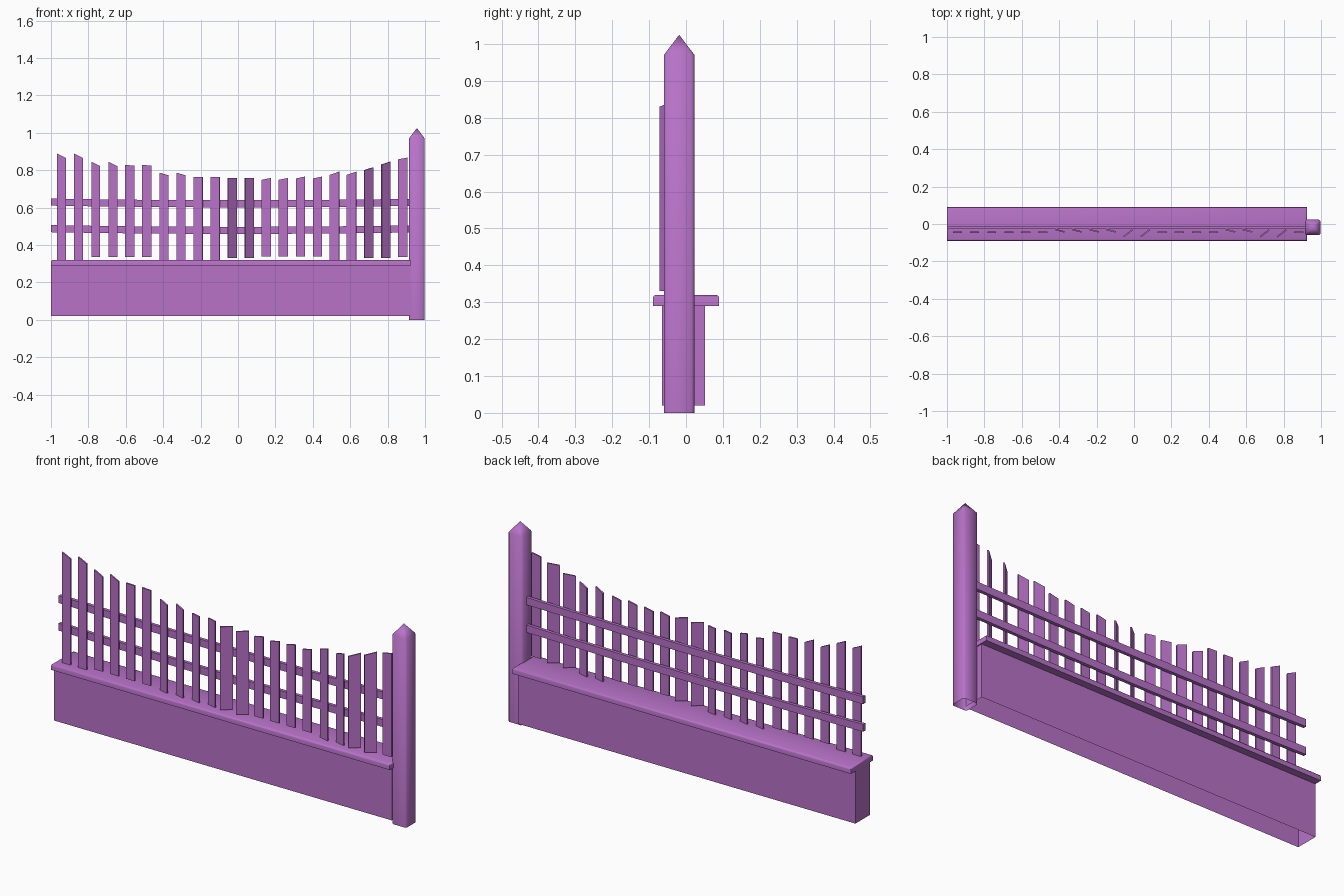
import bpy, bmesh, math
from mathutils import Matrix, Vector

cube = bpy.data.objects.get("Cube")
if cube:
    bpy.data.objects.remove(cube, do_unlink=True)

# Single painted colour
purple = bpy.data.materials.new("orchid_purple")
purple.use_nodes = True
colour = (0.48, 0.17, 0.58, 1)
purple.diffuse_color = colour
purple.node_tree.nodes["Principled BSDF"].inputs["Base Color"].default_value = colour


def finish(name, bm, smooth=False):
    bmesh.ops.recalc_face_normals(bm, faces=bm.faces)
    mesh = bpy.data.meshes.new(name)
    bm.to_mesh(mesh)
    bm.free()
    mesh.materials.append(purple)
    if smooth:
        mesh.shade_smooth()
        mesh.set_sharp_from_angle(angle=math.radians(50))
    obj = bpy.data.objects.new(name, mesh)
    bpy.context.collection.objects.link(obj)
    return obj


def box(low, high):
    bm = bmesh.new()
    bmesh.ops.create_cube(bm, size=1)
    low, high = Vector(low), Vector(high)
    for v in bm.verts:
        v.co = Vector([low[i] + (v.co[i] + 0.5) * (high[i] - low[i]) for i in range(3)])
    return bm


# Low wall, open underneath
bm = box((-1, -0.065, 0.02), (0.92, 0.052, 0.295))
bm.normal_update()
bottom = [f for f in bm.faces if f.normal.z < -0.9]
bmesh.ops.delete(bm, geom=bottom, context="FACES_ONLY")
finish("wall", bm)

# Coping slab with rounded upper edges
bm = box((-1, -0.09, 0.29), (0.925, 0.09, 0.32))
top_edges = [e for e in bm.edges if all(v.co.z > 0.31 for v in e.verts)]
bmesh.ops.bevel(bm, geom=top_edges, offset=0.009, segments=2, profile=0.5, affect="EDGES")
finish("coping", bm, True)

# End post: chamfered square shaft, pointed top, open base
half, cut = 0.0415, 0.008
centre = Vector((0.9565, -0.0185, 0))
outline = []
for quarter in range(4):
    turn = Matrix.Rotation(quarter * math.pi / 2, 3, "Z")
    outline += [turn @ Vector((half, half - cut, 0)), turn @ Vector((half - cut, half, 0))]
bm = bmesh.new()
low = [bm.verts.new(centre + p) for p in outline]
high = [bm.verts.new(centre + p + Vector((0, 0, 0.97))) for p in outline]
tip = bm.verts.new(centre + Vector((0, 0, 1.025)))
for i in range(8):
    j = (i + 1) % 8
    bm.faces.new((low[i], low[j], high[j], high[i]))
    bm.faces.new((high[i], high[j], tip))
finish("end_post", bm, True)

# Two rails with a slight sag in the middle
for name, z in (("lower_rail", 0.468), ("upper_rail", 0.61)):
    bm = bmesh.new()
    rings = []
    for i in range(9):
        x = -1 + i * 0.24
        sag = 0.009 * (1 - (x / 1.0) ** 2)
        rings.append([bm.verts.new((x, y, z - sag + h)) for y, h in
                      ((-0.028, 0), (-0.011, 0), (-0.011, 0.038), (-0.028, 0.038))])
    for a, b in zip(rings, rings[1:]):
        for k in range(4):
            n = (k + 1) % 4
            bm.faces.new((a[k], a[n], b[n], b[k]))
    bm.faces.new(rings[0])
    bm.faces.new(rings[-1])
    finish(name, bm)

# Pickets in runs: count, left top, right top, bottom, turn in degrees, width, y
runs = [
    (2, 0.888, 0.865, 0.318, 0, 0.048, -0.045),
    (2, 0.846, 0.822, 0.335, 0, 0.048, -0.045),
    (2, 0.827, 0.825, 0.335, 0, 0.05, -0.045),
    (2, 0.786, 0.772, 0.318, -14, 0.05, -0.036),
    (2, 0.763, 0.762, 0.318, -14, 0.05, -0.036),
    (2, 0.757, 0.757, 0.33, 38, 0.06, -0.049),
    (2, 0.748, 0.758, 0.338, 0, 0.05, -0.045),
    (2, 0.755, 0.766, 0.338, 0, 0.05, -0.045),
    (2, 0.775, 0.792, 0.318, -14, 0.052, -0.036),
    (1, 0.8, 0.815, 0.33, 38, 0.06, -0.05),
    (1, 0.83, 0.845, 0.33, 38, 0.06, -0.05),
    (1, 0.858, 0.867, 0.335, 0, 0.05, -0.045),
]
index = 0
for count, left, right, base, turn, width, y in runs:
    for _ in range(count):
        bm = box((-width / 2, -0.004, base), (width / 2, 0.004, 1))
        for v in bm.verts:
            if v.co.z > 0.9:
                v.co.z = left if v.co.x < 0 else right
        place = Matrix.Translation((-0.943 + index * 0.0912, y, 0))
        bm.transform(place @ Matrix.Rotation(math.radians(turn), 4, "Z"))
        index += 1
        finish(f"picket_{index}", bm)
